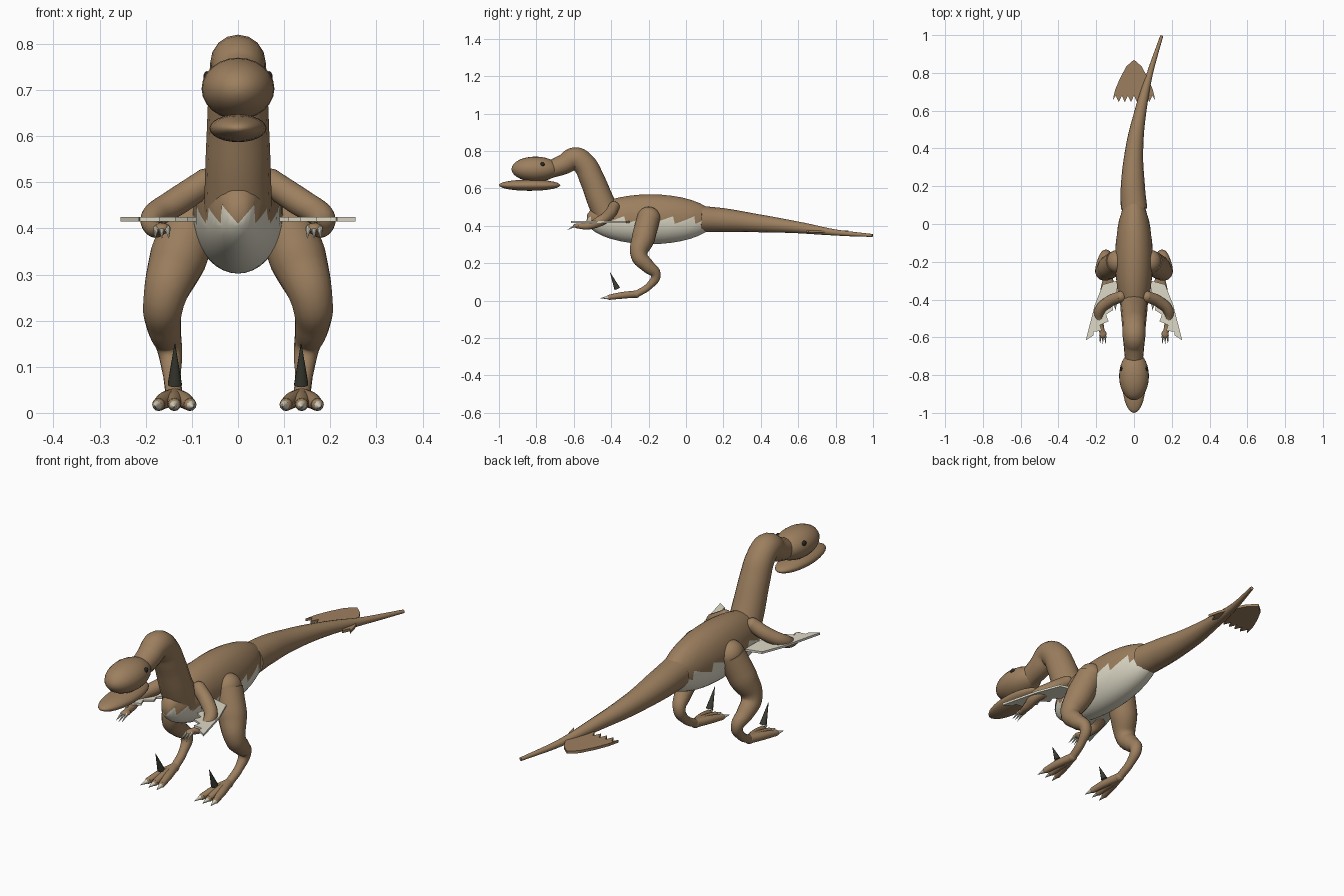
import bpy, bmesh
from math import sin, cos, asin, pi, radians
from mathutils import Vector

if "Cube" in bpy.data.objects:
    bpy.data.objects.remove(bpy.data.objects["Cube"])


def material(name, rgb):
    m = bpy.data.materials.new(name)
    m.use_nodes = True
    m.diffuse_color = (*rgb, 1)
    m.node_tree.nodes["Principled BSDF"].inputs["Base Color"].default_value = (*rgb, 1)
    return m


BROWN = material("hide brown", (0.335, 0.213, 0.114))
PALE = material("pale cream", (0.73, 0.70, 0.57))
DARK = material("dark claw", (0.045, 0.045, 0.033))
EYE = material("eye black", (0.02, 0.02, 0.018))


def finish(ob, name, mats, smooth=True):
    ob.name = name
    for m in mats:
        ob.data.materials.append(m)
    bpy.ops.object.select_all(action="DESELECT")
    ob.select_set(True)
    bpy.context.view_layer.objects.active = ob
    if smooth:
        bpy.ops.object.shade_smooth_by_angle(angle=radians(40))


def from_bmesh(bm, name, mats, smooth=True):
    bmesh.ops.recalc_face_normals(bm, faces=bm.faces)
    me = bpy.data.meshes.new(name)
    bm.to_mesh(me)
    bm.free()
    ob = bpy.data.objects.new(name, me)
    bpy.context.collection.objects.link(ob)
    finish(ob, name, mats, smooth)


def ellipsoid(name, centre, radii, mat, segments=24, rings=14):
    bm = bmesh.new()
    bmesh.ops.create_uvsphere(bm, u_segments=segments, v_segments=rings, radius=1)
    for v in bm.verts:
        # poles lie along y
        p = Vector((v.co.x, v.co.z, -v.co.y))
        v.co = Vector(a * b for a, b in zip(p, radii)) + Vector(centre)
    from_bmesh(bm, name, [mat])


def tube(name, points, mat):
    """Smooth tapering tube; each point is x, y, z, radius."""
    cu = bpy.data.curves.new(name, "CURVE")
    cu.dimensions = "3D"
    cu.bevel_depth = 1
    cu.bevel_resolution = 6
    cu.resolution_u = 6
    cu.use_fill_caps = True
    sp = cu.splines.new("BEZIER")
    sp.bezier_points.add(len(points) - 1)
    for bp, (x, y, z, r) in zip(sp.bezier_points, points):
        bp.co = (x, y, z)
        bp.radius = r
        bp.handle_left_type = bp.handle_right_type = "AUTO"
    ob = bpy.data.objects.new(name, cu)
    bpy.context.collection.objects.link(ob)
    bpy.ops.object.select_all(action="DESELECT")
    ob.select_set(True)
    bpy.context.view_layer.objects.active = ob
    bpy.ops.object.convert(target="MESH")
    finish(bpy.context.object, name, [mat])


def spike(name, base, tip, radius, mat, sides=10):
    base, tip = Vector(base), Vector(tip)
    axis = tip - base
    bm = bmesh.new()
    bmesh.ops.create_cone(bm, cap_ends=True, segments=sides, radius1=radius,
                          radius2=radius * 0.05, depth=axis.length)
    turn = axis.to_track_quat("Z", "Y")
    for v in bm.verts:
        v.co = turn @ v.co + (base + tip) / 2
    from_bmesh(bm, name, [mat])


def plate(name, outline, z, thick, mat):
    bm = bmesh.new()
    face = bm.faces.new([bm.verts.new((x, y, z)) for x, y in outline])
    out = bmesh.ops.extrude_face_region(bm, geom=[face])
    for v in out["geom"]:
        if isinstance(v, bmesh.types.BMVert):
            v.co.z += thick
    from_bmesh(bm, name, [mat], smooth=False)


def body():
    """Ellipsoid whose brown back meets the pale belly in a sawtooth line."""
    centre, radii = Vector((0, -0.19, 0.435)), (0.1, 0.345, 0.133)
    teeth, rows, low, high = 8, 8, 0.41, 0.455

    def latitude(z):
        return asin((z - centre.z) / radii[2])

    side = [((i + f) / teeth * pi, low + (high - low) * f)
            for i in range(teeth) for f in (0, 0.3, 0.6, 0.92)]
    columns = side + [(pi, low)] + [(-a, z) for a, z in reversed(side[1:])]
    bottom, top = latitude(low - 0.005), latitude(high + 0.005)
    below = [-pi / 2 + (bottom + pi / 2) * k / rows for k in range(rows + 1)]
    above = [top + (pi / 2 - top) * k / rows for k in range(rows + 1)]
    bm = bmesh.new()
    grid = []
    for a, z in columns:
        grid.append([bm.verts.new(centre + Vector((radii[0] * cos(t) * sin(a),
                     -radii[1] * cos(t) * cos(a), radii[2] * sin(t))))
                     for t in below + [latitude(z)] + above])
    for i, col in enumerate(grid):
        nxt = grid[(i + 1) % len(grid)]
        for k in range(len(col) - 1):
            f = bm.faces.new((col[k], nxt[k], nxt[k + 1], col[k + 1]))
            f.material_index = int(k <= rows)
    bmesh.ops.remove_doubles(bm, verts=bm.verts, dist=1e-5)
    from_bmesh(bm, "body", [BROWN, PALE])


# torso, neck and tail
body()
tube("neck", [(0, -0.41, 0.43, 0.074), (0, -0.455, 0.53, 0.071), (0, -0.505, 0.655, 0.066),
              (0, -0.545, 0.73, 0.062), (0, -0.592, 0.76, 0.06), (0, -0.65, 0.73, 0.054),
              (0, -0.735, 0.698, 0.046)], BROWN)
tube("tail", [(0, 0.08, 0.436, 0.07), (-0.006, 0.2, 0.43, 0.064), (0.002, 0.4, 0.412, 0.047),
              (0.035, 0.6, 0.391, 0.031), (0.085, 0.8, 0.364, 0.016),
              (0.147, 0.997, 0.348, 0.008)], BROWN)

# tail fan with a notched front edge
curve = [(0.113, 0.655), (0.1, 0.71), (0.075, 0.77), (0.04, 0.835)]
notches = [(-0.113 + 0.226 * i / 14, 0.645 if i % 2 == 0 else 0.68) for i in range(1, 14)]
plate("tail_fan", curve + [(0, 0.87)] + [(-x, y) for x, y in reversed(curve)] + notches,
      0.364, 0.012, BROWN)

# head
ellipsoid("head", (0, -0.805, 0.703), (0.079, 0.128, 0.067), BROWN)
ellipsoid("lower_jaw", (0, -0.836, 0.617), (0.062, 0.164, 0.03), BROWN)

WING = [(0.09, -0.3), (0.165, -0.32), (0.208, -0.43), (0.255, -0.615), (0.215, -0.59),
        (0.213, -0.57), (0.17, -0.565), (0.18, -0.535), (0.135, -0.515), (0.148, -0.48),
        (0.11, -0.455), (0.12, -0.425), (0.09, -0.4)]

for s, side in ((1, "left"), (-1, "right")):
    ellipsoid(side + "_eye", (s * 0.067, -0.767, 0.729), (0.008, 0.012, 0.012), EYE, 12, 8)

    # arm, feathers and finger claws
    ellipsoid(side + "_shoulder", (s * 0.07, -0.385, 0.5), (0.03, 0.03, 0.03), BROWN, 16, 10)
    tube(side + "_arm", [(s * 0.07, -0.385, 0.5, 0.03), (s * 0.13, -0.41, 0.46, 0.031),
                         (s * 0.182, -0.46, 0.425, 0.028), (s * 0.181, -0.52, 0.4, 0.02),
                         (s * 0.165, -0.585, 0.399, 0.013)], BROWN)
    ellipsoid(side + "_hand", (s * 0.165, -0.582, 0.4), (0.019, 0.022, 0.012), BROWN, 16, 10)
    plate(side + "_arm_feathers", [(s * x, y) for x, y in WING], 0.415, 0.01, PALE)
    for f in (-1, 0, 1):
        spike(f"{side}_finger_claw_{f + 2}", (s * 0.165 + f * 0.012, -0.592, 0.4),
              (s * 0.165 + f * 0.015, -0.635, 0.378), 0.007, PALE, 8)

    # leg
    ellipsoid(side + "_hip", (s * 0.09, -0.2, 0.44), (0.055, 0.062, 0.062), BROWN)
    tube(side + "_leg", [(s * 0.09, -0.2, 0.44, 0.062), (s * 0.13, -0.228, 0.335, 0.063),
                         (s * 0.161, -0.25, 0.24, 0.045), (s * 0.16, -0.205, 0.185, 0.037),
                         (s * 0.148, -0.162, 0.137, 0.027), (s * 0.143, -0.195, 0.08, 0.019),
                         (s * 0.138, -0.265, 0.034, 0.018)], BROWN)
    ellipsoid(side + "_heel", (s * 0.138, -0.268, 0.034), (0.021, 0.024, 0.02), BROWN, 16, 10)

    # toes with pale claws, and the raised claw
    for f in (-1, 0, 1):
        x = s * 0.138 + f * 0.034
        tube(f"{side}_toe_{f + 2}", [(s * 0.138, -0.265, 0.035, 0.019),
                                     (s * 0.138 + f * 0.02, -0.34, 0.028, 0.018),
                                     (x, -0.41, 0.018, 0.014)], BROWN)
        ellipsoid(f"{side}_toe_tip_{f + 2}", (x, -0.408, 0.018), (0.014, 0.016, 0.014), BROWN, 12, 8)
        spike(f"{side}_toe_claw_{f + 2}", (x, -0.405, 0.018),
              (x + f * 0.008, -0.457, 0.013), 0.013, PALE)
    spike(side + "_sickle_claw", (s * 0.137, -0.367, 0.062), (s * 0.137, -0.406, 0.15), 0.016, DARK)
